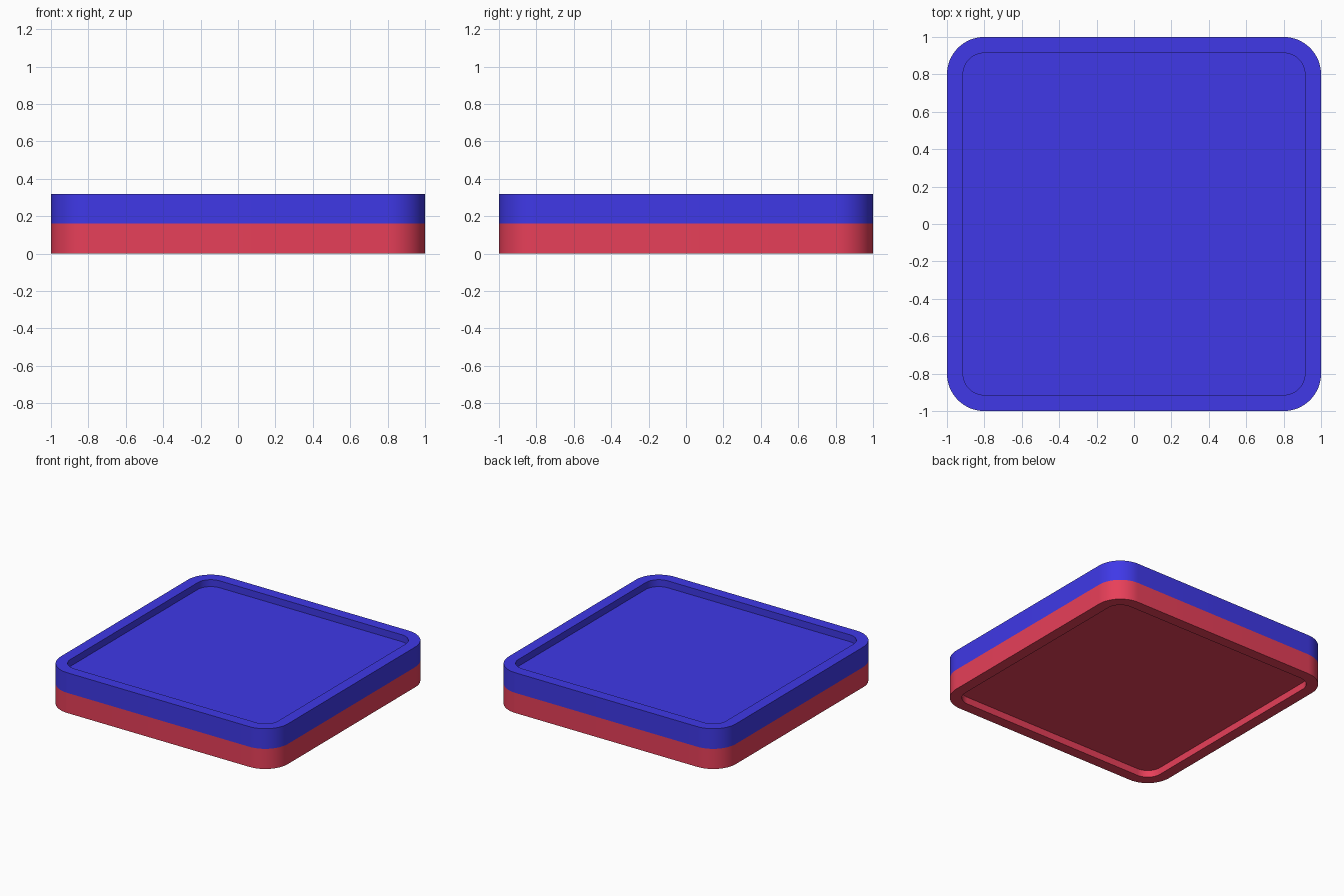
import bpy, bmesh
from math import cos, sin, pi

if "Cube" in bpy.data.objects:
    bpy.data.objects.remove(bpy.data.objects["Cube"])

HALF_H, RIM, RADIUS, RECESS = 0.16, 0.086, 0.2, 0.055


def rounded_square(half, r, segs=16):
    """Outline of a rounded square, counter-clockwise."""
    pts = []
    for q, (sx, sy) in enumerate([(1, 1), (-1, 1), (-1, -1), (1, -1)]):
        for i in range(segs + 1):
            a = (q + i / segs) * pi / 2
            pts.append((sx * (half - r) + r * cos(a), sy * (half - r) + r * sin(a)))
    return pts


def tray(name, z_split, z_face, color):
    """Solid slab from the split plane to its outer face, with a recessed panel."""
    d = 1 if z_face > z_split else -1
    bm = bmesh.new()
    layers = [(1, RADIUS, z_split), (1, RADIUS, z_face),
              (1 - RIM, RADIUS - RIM, z_face), (1 - RIM, RADIUS - RIM, z_face - d * RECESS)]
    rings = [[bm.verts.new((x, y, z)) for x, y in rounded_square(h, r)] for h, r, z in layers]
    n = len(rings[0])
    for a, b in zip(rings, rings[1:]):
        for i in range(n):
            j = (i + 1) % n
            bm.faces.new((a[i], a[j], b[j], b[i]))
    bm.faces.new(rings[0])
    bm.faces.new(rings[-1])
    bmesh.ops.recalc_face_normals(bm, faces=bm.faces[:])
    me = bpy.data.meshes.new(name)
    bm.to_mesh(me)
    bm.free()
    ob = bpy.data.objects.new(name, me)
    bpy.context.collection.objects.link(ob)
    mat = bpy.data.materials.new(name + "_color")
    mat.diffuse_color = color
    mat.use_nodes = True
    mat.node_tree.nodes["Principled BSDF"].inputs["Base Color"].default_value = mat.diffuse_color
    me.materials.append(mat)
    bpy.ops.object.select_all(action='DESELECT')
    bpy.context.view_layer.objects.active = ob
    ob.select_set(True)
    bpy.ops.object.shade_smooth_by_angle()


# Red lower half and blue upper half, recessed on their outer faces
tray("lower_half", HALF_H, 0, (0.8, 0.05, 0.1, 1))
tray("upper_half", HALF_H, 2 * HALF_H, (0.05, 0.04, 0.8, 1))
